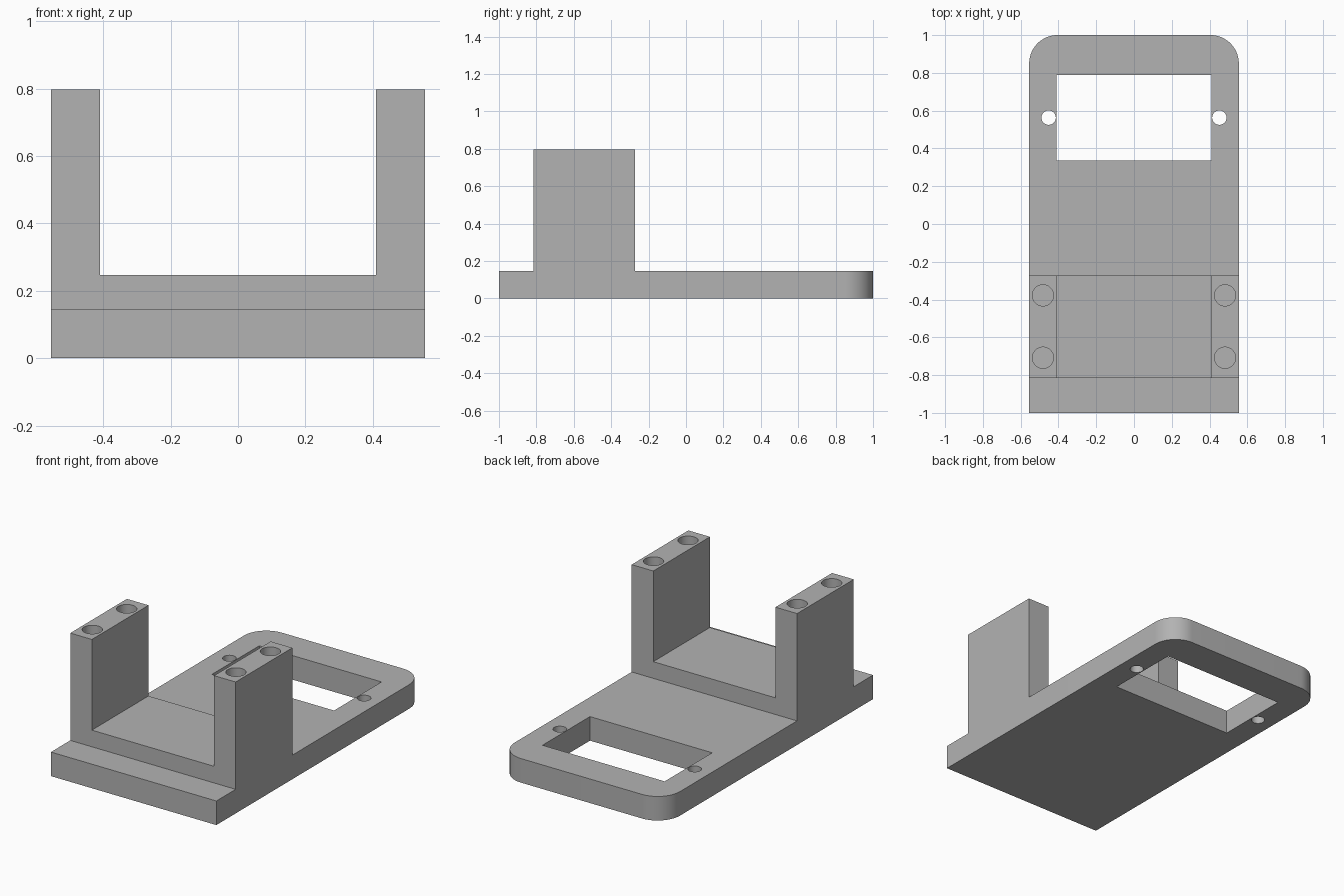
import bpy, bmesh
from math import pi, cos, sin, radians
from mathutils import Matrix

if "Cube" in bpy.data.objects:
    bpy.data.objects.remove(bpy.data.objects["Cube"], do_unlink=True)

# Single plain grey finish
GREY = (0.45, 0.45, 0.45, 1)
grey = bpy.data.materials.new("plain grey")
grey.use_nodes = True
grey.diffuse_color = GREY
grey.node_tree.nodes["Principled BSDF"].inputs["Base Color"].default_value = GREY

# Main dimensions
HALF_W, INNER = 0.555, 0.41
BASE_T, FLOOR_Z, TOP_Z = 0.146, 0.247, 0.797
CRADLE_Y0, CRADLE_Y1 = -0.815, -0.272
CORNER_R = 0.15


def prism(name, profile, start, depth, axis="Z"):
    """Extrude a closed profile; axis Z uses (x, y), axis Y uses (x, z)."""
    bm = bmesh.new()
    place = (lambda a, b: (a, b, start)) if axis == "Z" else (lambda a, b: (a, start, b))
    face = bm.faces.new([bm.verts.new(place(a, b)) for a, b in profile])
    ext = bmesh.ops.extrude_face_region(bm, geom=[face])
    moved = [g for g in ext["geom"] if isinstance(g, bmesh.types.BMVert)]
    bmesh.ops.translate(bm, verts=moved, vec=(0, 0, depth) if axis == "Z" else (0, depth, 0))
    bmesh.ops.recalc_face_normals(bm, faces=bm.faces)
    mesh = bpy.data.meshes.new(name)
    bm.to_mesh(mesh)
    bm.free()
    mesh.materials.append(grey)
    ob = bpy.data.objects.new(name, mesh)
    bpy.context.collection.objects.link(ob)
    return ob


def arc(cx, cy, r, a0, a1, n):
    return [(cx + r * cos(a0 + (a1 - a0) * i / n), cy + r * sin(a0 + (a1 - a0) * i / n))
            for i in range(n + 1)]


def combine(target, tool, operation):
    """Apply a boolean and discard the tool object."""
    mod = target.modifiers.new(operation, "BOOLEAN")
    mod.operation, mod.solver, mod.object = operation, "EXACT", tool
    bpy.context.view_layer.objects.active = target
    bpy.ops.object.modifier_apply(modifier=mod.name)
    bpy.data.objects.remove(tool, do_unlink=True)


def drill(target, x, y, r, z0, z1):
    circle = arc(x, y, r, 0, 2 * pi, 48)[:-1]
    combine(target, prism("drill", circle, z0, z1 - z0), "DIFFERENCE")


# Base plate with two rounded rear corners
cx, cy = HALF_W - CORNER_R, 1 - CORNER_R
outline = [(-HALF_W, -1), (HALF_W, -1)]
outline += arc(cx, cy, CORNER_R, 0, pi / 2, 16)
outline += arc(-cx, cy, CORNER_R, pi / 2, pi, 16)
body = prism("mounting_bracket", outline, 0, BASE_T)

# U-shaped cradle: raised floor between two uprights
half = [(HALF_W, 0), (HALF_W, TOP_Z), (INNER, TOP_Z), (INNER, FLOOR_Z)]
u_shape = half + [(-x, z) for x, z in reversed(half)]
cradle = prism("cradle", u_shape, CRADLE_Y0, CRADLE_Y1 - CRADLE_Y0, "Y")
combine(body, cradle, "UNION")

# Rectangular window
window = [(-INNER, 0.335), (INNER, 0.335), (INNER, 0.79), (-INNER, 0.79)]
combine(body, prism("window", window, -0.1, 0.4), "DIFFERENCE")

for side in (-1, 1):
    # Through hole beside the window
    drill(body, side * 0.452, 0.563, 0.038, -0.1, 0.3)
    # Blind screw holes in the upright
    for y in (-0.378, -0.708):
        drill(body, side * 0.482, y, 0.056, TOP_Z - 0.4, TOP_Z + 0.1)

# Smooth the curved walls, keep the edges crisp
bpy.ops.object.select_all(action="DESELECT")
body.select_set(True)
bpy.context.view_layer.objects.active = body
bpy.ops.object.shade_smooth_by_angle(angle=radians(30))
